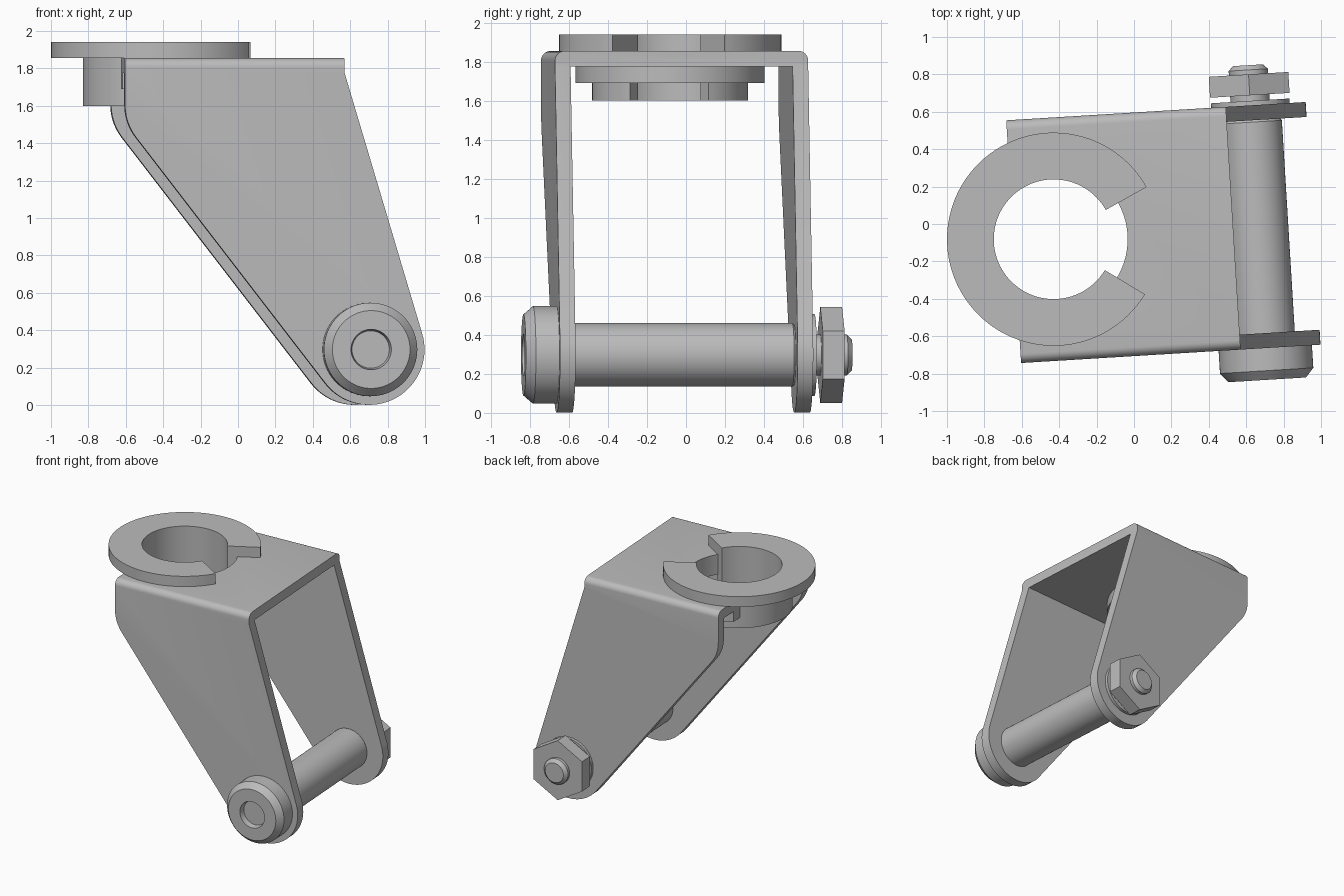
import bpy, bmesh
from math import sin, cos, pi, radians, acos, atan2
from mathutils import Matrix, Vector

if "Cube" in bpy.data.objects:
    bpy.data.objects.remove(bpy.data.objects["Cube"])

steel = bpy.data.materials.new("grey_steel")
steel.use_nodes = True
GREY = (0.5, 0.5, 0.5, 1)
steel.diffuse_color = GREY
steel.node_tree.nodes["Principled BSDF"].inputs["Base Color"].default_value = GREY

TURN = Matrix.Rotation(radians(3.5), 4, 'Z')      # whole fork is turned slightly
MID = -0.055                                      # centre plane of the fork
PIN = Vector((0.66, 0.297))                       # axle position (along, up)
COLLAR = Vector((-0.434, MID, 0))                 # steering collar centre
HALF, THICK, TOP = 0.65, 0.08, 1.855


def make(name, bm, matrix=Matrix()):
    bmesh.ops.remove_doubles(bm, verts=bm.verts, dist=1e-5)
    bmesh.ops.transform(bm, matrix=TURN @ matrix, verts=bm.verts)
    bmesh.ops.recalc_face_normals(bm, faces=bm.faces)
    me = bpy.data.meshes.new(name)
    bm.to_mesh(me)
    bm.free()
    me.materials.append(steel)
    ob = bpy.data.objects.new(name, me)
    bpy.context.collection.objects.link(ob)
    return ob


def prism(name, points, offset, matrix=Matrix()):
    """Extrude a closed outline of 3D points by an offset."""
    bm = bmesh.new()
    face = bm.faces.new([bm.verts.new(p) for p in points])
    new = bmesh.ops.extrude_face_region(bm, geom=[face])["geom"]
    bmesh.ops.translate(bm, vec=offset,
                        verts=[g for g in new if isinstance(g, bmesh.types.BMVert)])
    return make(name, bm, matrix)


def lathe(name, profile, matrix, start=0, sweep=2 * pi, steps=72):
    """Revolve (radius, height) points about z; a partial sweep needs a closed profile."""
    bm = bmesh.new()
    verts = [bm.verts.new((r * cos(start), r * sin(start), h)) for r, h in profile]
    if sweep < 6:
        geom = [bm.faces.new(verts)]
    else:
        geom = verts + [bm.edges.new(p) for p in zip(verts, verts[1:])]
    bmesh.ops.spin(bm, geom=geom, axis=(0, 0, 1), cent=(0, 0, 0),
                   angle=sweep, steps=steps)
    return make(name, bm, matrix)


def boolean(ob, tool, operation):
    mod = ob.modifiers.new(operation, 'BOOLEAN')
    mod.operation, mod.object, mod.solver = operation, tool, 'EXACT'
    bpy.context.view_layer.update()
    dg = bpy.context.evaluated_depsgraph_get()
    me = bpy.data.meshes.new_from_object(ob.evaluated_get(dg))
    ob.modifiers.clear()
    ob.data = me
    bpy.data.objects.remove(tool)


def arc(centre, r, a0, a1, n):
    return [(centre[0] + r * cos(a0 + (a1 - a0) * i / n),
             centre[1] + r * sin(a0 + (a1 - a0) * i / n)) for i in range(n + 1)]


# Fork: U-shaped sheet with rounded outer bends
bend = 0.05
w = HALF - bend
section = [(-HALF, -0.1)] + arc((-w, TOP - bend), bend, pi, pi / 2, 8)
section += arc((w, TOP - bend), bend, pi / 2, 0, 8) + [(HALF, -0.1)]
inner = HALF - THICK
section += [(inner, -0.1), (inner, TOP - THICK), (-inner, TOP - THICK), (-inner, -0.1)]
fork = prism("fork_bracket", [(-1, MID + y, z) for y, z in section], (2.4, 0, 0))

# Thickened boss under the crown
boss = lathe("boss", [(0, 1.69), (0.485, 1.69), (0.485, 1.81), (0, 1.81)],
             Matrix.Translation(COLLAR))
boolean(fork, boss, 'UNION')

# Side outline: tapered leg, tangent to the rounded foot
FOOT = 0.296


def tangent_angle(p, side):
    d = Vector(p) - PIN
    return atan2(d.y, d.x) + side * acos(FOOT / d.length)


front, back = (0.528, 1.775), Vector((-0.648, 1.508))
a_back, a_front = tangent_angle(back, 1), tangent_angle(front, -1)
foot = arc(PIN, FOOT, a_back % (2 * pi), a_front % (2 * pi) + 2 * pi, 36)
upper = back + Vector((0, 0.1))
lower = back + (Vector(foot[0]) - back).normalized() * 0.1
knee = []
for i in range(11):
    t = i / 10
    knee.append(tuple(upper * (1 - t) ** 2 + back * 2 * t * (1 - t) + lower * t * t))
outline = [(back.x, 2.1)] + knee + foot + [front, (front[0], 2.1)]
leg_cut = prism("leg_outline", [(x, -1, z) for x, z in outline], (0, 2, 0))
boolean(fork, leg_cut, 'INTERSECT')

# Open hole for the collar
hole = lathe("hole", [(0, 1.5), (0.396, 1.5), (0.396, 2.1), (0, 2.1)],
             Matrix.Translation(COLLAR), steps=96)
boolean(fork, hole, 'DIFFERENCE')

# Split collar: flange over a sleeve
split = lathe("split_collar",
              [(0.32, 1.60), (0.40, 1.60), (0.40, TOP), (0.57, TOP), (0.57, 1.94), (0.32, 1.94)],
              Matrix.Translation(COLLAR), radians(29.3 - 3.5), radians(299.6), 80)

# Axle parts, revolved along the cross direction
axle_line = Matrix.Translation((PIN.x, 0, PIN.y)) @ Matrix.Rotation(-pi / 2, 4, 'X')
bolt = lathe("axle_bolt",
             [(0, -0.83), (0.10, -0.83), (0.108, -0.875), (0.208, -0.875), (0.25, -0.826),
              (0.25, -0.705), (0.163, -0.705), (0.163, 0.505), (0.15, 0.52), (0.105, 0.52),
              (0.105, 0.785), (0.08, 0.81), (0, 0.81)], axle_line)
washer = lathe("washer", [(0, 0.59), (0.21, 0.59), (0.21, 0.619), (0, 0.619)], axle_line)
hexagon = arc((0, 0), 0.246, pi / 2, pi / 2 + 5 * pi / 3, 5)
nut = prism("hex_nut", [(x, y, 0.649) for x, y in hexagon], (0, 0, 0.112), axle_line)

# Smooth shading with crisp edges
bpy.ops.object.select_all(action='DESELECT')
for ob in (fork, split, bolt, washer, nut):
    ob.select_set(True)
bpy.context.view_layer.objects.active = fork
bpy.ops.object.shade_smooth_by_angle(angle=radians(25))
